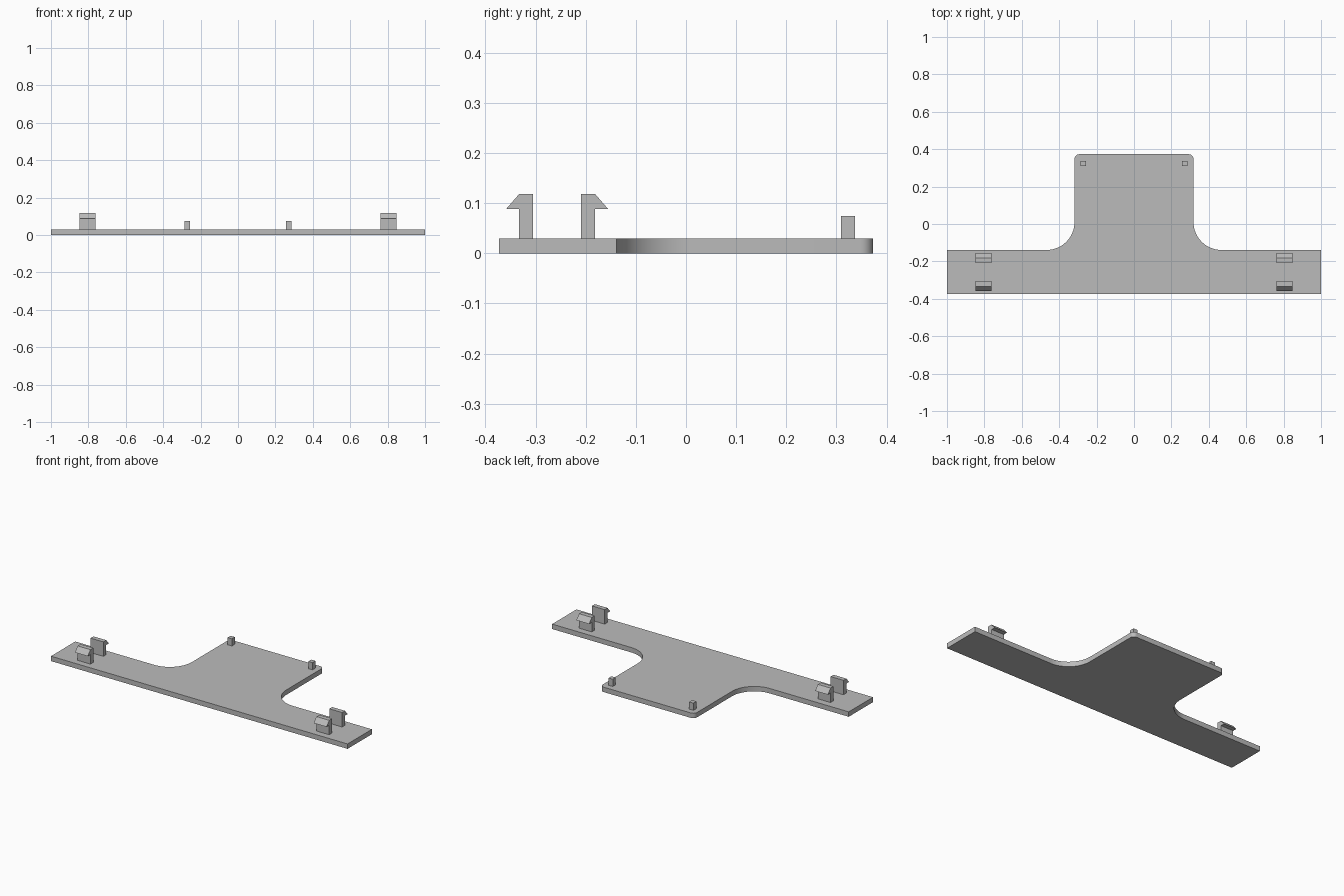
import bpy
import bmesh
from math import sin, cos, pi

if "Cube" in bpy.data.objects:
    bpy.data.objects.remove(bpy.data.objects["Cube"], do_unlink=True)

grey = bpy.data.materials.new("plain grey")
grey.use_nodes = True
colour = (0.5, 0.5, 0.5, 1)
grey.diffuse_color = colour
grey.node_tree.nodes["Principled BSDF"].inputs["Base Color"].default_value = colour

THICK = 0.03


def prism(name, points, depth):
    """Extrude a closed outline of 3D points along the depth vector."""
    bm = bmesh.new()
    face = bm.faces.new([bm.verts.new(p) for p in points])
    ext = bmesh.ops.extrude_face_region(bm, geom=[face])
    moved = [v for v in ext["geom"] if isinstance(v, bmesh.types.BMVert)]
    bmesh.ops.translate(bm, verts=moved, vec=depth)
    bmesh.ops.recalc_face_normals(bm, faces=bm.faces)
    mesh = bpy.data.meshes.new(name)
    bm.to_mesh(mesh)
    bm.free()
    mesh.materials.append(grey)
    obj = bpy.data.objects.new(name, mesh)
    bpy.context.collection.objects.link(obj)
    return obj


def arc(cx, cy, r, start, end, steps):
    angles = [start + (end - start) * i / steps for i in range(steps + 1)]
    return [(cx + r * cos(a), cy + r * sin(a)) for a in angles]


# T-shaped base plate: concave fillets at the neck, small rounded rear corners
half_w, back, arm_y = 0.318, 0.373, -0.139
fillet, corner = 0.15, 0.025
right = [(1, -back), (1, arm_y)]
right += arc(half_w + fillet, arm_y + fillet, fillet, 1.5 * pi, pi, 20)
right += arc(half_w - corner, back - corner, corner, 0, pi / 2, 8)
outline = right + [(-x, y) for x, y in reversed(right)]
plate = prism("base_plate", [(x, y, 0) for x, y in outline], (0, 0, THICK))

bpy.ops.object.select_all(action='DESELECT')
bpy.context.view_layer.objects.active = plate
plate.select_set(True)
bpy.ops.object.shade_smooth_by_angle(angle=pi / 6)

# Snap hooks: barbed profile, mirrored about the middle of each clip pair
clip_y = -0.257
hook = [(0.048, THICK), (0.048, 0.118), (0.076, 0.118),
        (0.102, 0.088), (0.076, 0.088), (0.076, THICK)]
for side, x in (("left", 0.805), ("right", -0.805)):
    for end, s in (("front", -1), ("rear", 1)):
        prism(f"{side}_{end}_hook",
              [(x - 0.043, clip_y + s * y, z) for y, z in hook], (0.086, 0, 0))

# Square locating pins near the rear corners
for side, x in (("left", 0.272), ("right", -0.272)):
    r, y = 0.0142, 0.323
    square = [(x - r, y - r), (x + r, y - r), (x + r, y + r), (x - r, y + r)]
    prism(f"{side}_pin", [(px, py, THICK) for px, py in square], (0, 0, 0.044))
